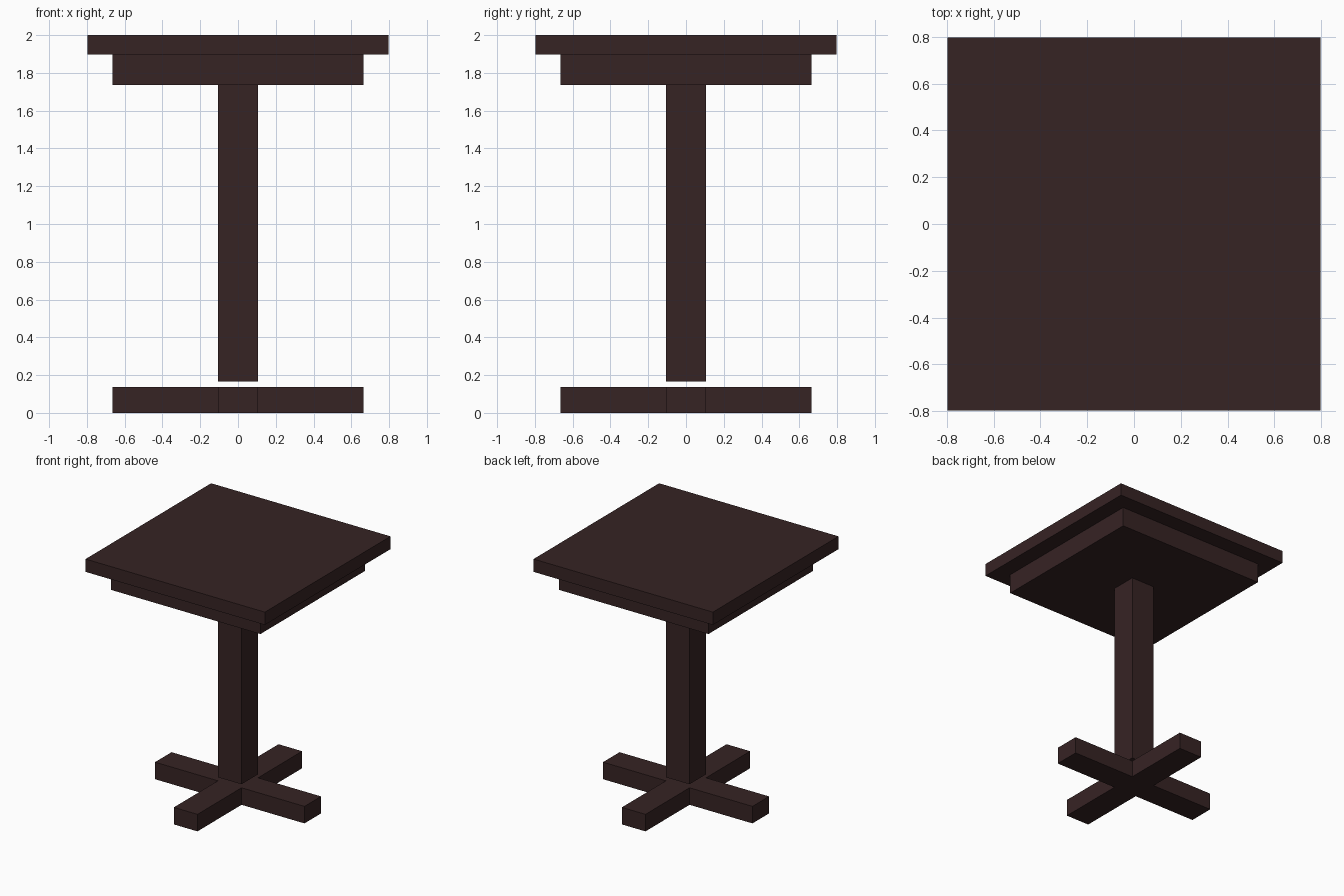
import bpy, bmesh

if "Cube" in bpy.data.objects:
    bpy.data.objects.remove(bpy.data.objects["Cube"])

wood = bpy.data.materials.new("dark_brown_wood")
wood.diffuse_color = (0.037, 0.017, 0.0175, 1.0)
wood.use_nodes = True
wood.node_tree.nodes["Principled BSDF"].inputs["Base Color"].default_value = wood.diffuse_color


def prism(name, outline, z0, z1):
    """Extrude a flat outline from z0 up to z1."""
    bm = bmesh.new()
    face = bm.faces.new([bm.verts.new((x, y, z0)) for x, y in outline])
    ext = bmesh.ops.extrude_face_region(bm, geom=[face])
    top = [v for v in ext["geom"] if isinstance(v, bmesh.types.BMVert)]
    bmesh.ops.translate(bm, verts=top, vec=(0, 0, z1 - z0))
    bmesh.ops.recalc_face_normals(bm, faces=bm.faces)
    mesh = bpy.data.meshes.new(name)
    bm.to_mesh(mesh)
    bm.free()
    mesh.materials.append(wood)
    obj = bpy.data.objects.new(name, mesh)
    bpy.context.collection.objects.link(obj)
    return obj


def square(h):
    return [(-h, -h), (h, -h), (h, h), (-h, h)]


def cross(w, r):
    """Plus-shaped outline: one arm's three corners turned four times."""
    points = []
    x, y = [(r, -w), (r, w), (w, w)], None
    for _ in range(4):
        points += x
        x = [(-b, a) for a, b in x]
    return points


W = 0.105   # half width of column and feet
R = 0.665   # half width of apron and reach of feet

# Crossed feet, with a narrow gap below the column
prism("cross_base", cross(W, R), 0.0, 0.137)
# Central column
prism("column", square(W), 0.165, 1.737)
# Block under the top
prism("apron", square(R), 1.737, 1.897)
# Square table top
prism("table_top", square(0.798), 1.897, 2.0)
